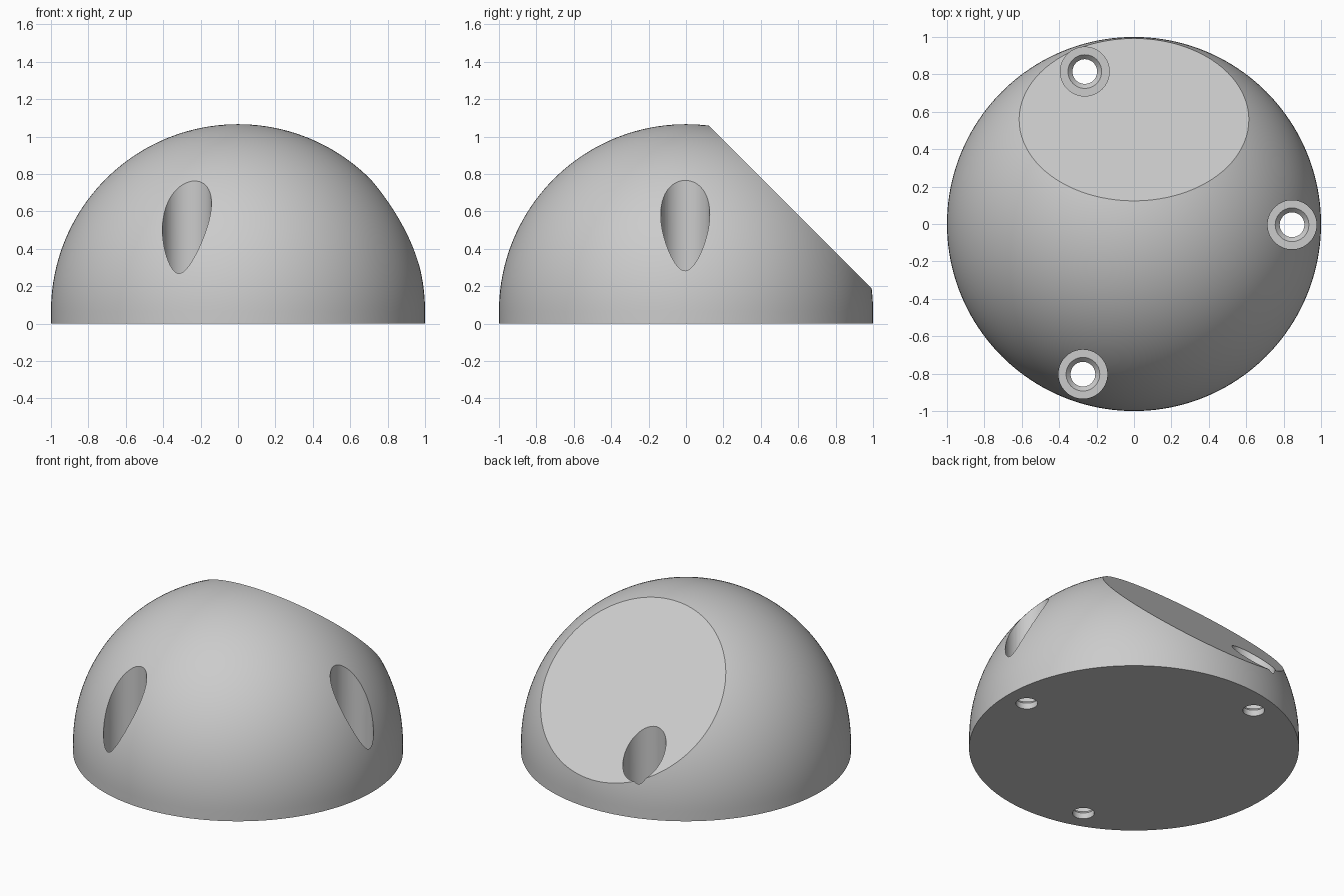
import bpy, bmesh, math
from mathutils import Vector

if "Cube" in bpy.data.objects:
    bpy.data.objects.remove(bpy.data.objects["Cube"], do_unlink=True)

SEAM = 0.066      # height of the short straight skirt under the dome
grey = bpy.data.materials.new("light_grey")
grey.use_nodes = True
grey.diffuse_color = (0.6, 0.6, 0.6, 1)
grey.node_tree.nodes["Principled BSDF"].inputs["Base Color"].default_value = (0.6, 0.6, 0.6, 1)


def lathe(profile, steps):
    """Closed solid of revolution from (radius, height) points on the axis."""
    bm = bmesh.new()
    verts = [bm.verts.new((r, 0, z)) for r, z in profile]
    edges = [bm.edges.new(pair) for pair in zip(verts, verts[1:])]
    bmesh.ops.spin(bm, geom=verts + edges, cent=(0, 0, 0), axis=(0, 0, 1),
                   angle=math.tau, steps=steps, use_duplicate=False)
    bmesh.ops.remove_doubles(bm, verts=bm.verts, dist=1e-5)
    bmesh.ops.recalc_face_normals(bm, faces=bm.faces)
    return bm


def to_object(bm, name):
    mesh = bpy.data.meshes.new(name)
    bm.to_mesh(mesh)
    bm.free()
    mesh.materials.append(grey)
    obj = bpy.data.objects.new(name, mesh)
    bpy.context.collection.objects.link(obj)
    return obj


# Dome: hemisphere on a short skirt
arc = [(math.cos(a), SEAM + math.sin(a))
       for a in (math.pi / 2 * i / 40 for i in range(40))]
bm = lathe([(0, 0), (1, 0)] + arc + [(0, 1 + SEAM)], 160)

# Slanted flat at the back
cut = bmesh.ops.bisect_plane(bm, geom=bm.verts[:] + bm.edges[:] + bm.faces[:],
                             plane_co=Vector((0, 0, 1.182)), plane_no=Vector((0, 1, 1)),
                             clear_outer=True)
rim = [e for e in cut["geom_cut"] if isinstance(e, bmesh.types.BMEdge)]
bmesh.ops.edgeloop_fill(bm, edges=rim)
bmesh.ops.recalc_face_normals(bm, faces=bm.faces)
dome = to_object(bm, "dome_body")

# Three screw holes: through hole, countersink, wide pocket
screw_hole = [(0, -0.1), (0.066, -0.1), (0.066, 0.04), (0.09, SEAM),
              (0.131, SEAM), (0.131, 1.3), (0, 1.3)]
for x, y in [(0.845, -0.004), (-0.263, 0.815), (-0.273, -0.803)]:
    cutter = to_object(lathe(screw_hole, 64), "screw_hole_cutter")
    cutter.location = (x, y, 0)
    cutter.hide_render = True
    mod = dome.modifiers.new("screw_hole", "BOOLEAN")
    mod.operation = "DIFFERENCE"
    mod.solver = "EXACT"
    mod.object = cutter
    bpy.context.view_layer.objects.active = dome
    bpy.ops.object.modifier_apply(modifier=mod.name)
    bpy.data.objects.remove(cutter, do_unlink=True)

# Smooth dome, crisp rims
bpy.ops.object.select_all(action="DESELECT")
dome.select_set(True)
bpy.context.view_layer.objects.active = dome
bpy.ops.object.shade_smooth_by_angle(angle=math.radians(25))
